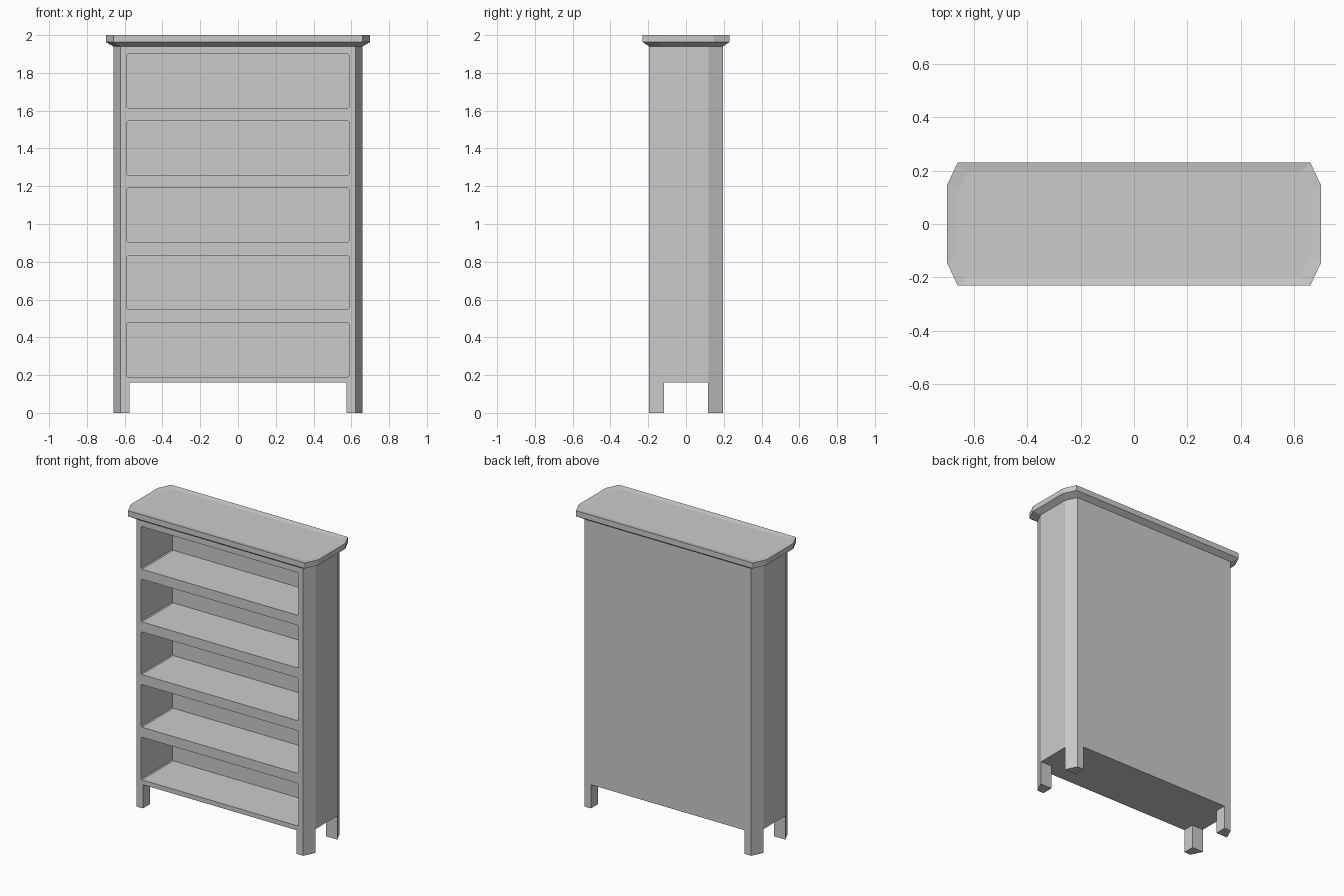
import bpy, bmesh
from mathutils import Matrix, Vector

cube = bpy.data.objects.get("Cube")
if cube:
    bpy.data.objects.remove(cube, do_unlink=True)

grey = bpy.data.materials.new("plain grey")
grey.use_nodes = True
colour = (0.6, 0.6, 0.6, 1)
grey.diffuse_color = colour
grey.node_tree.nodes["Principled BSDF"].inputs["Base Color"].default_value = colour


def octagon(x, y, corner_x, corner_y):
    """Rectangle with cut corners, counter-clockwise."""
    quarter = [(x, corner_y), (corner_x, y)]
    return (quarter + [(-a, b) for a, b in reversed(quarter)]
            + [(-a, -b) for a, b in quarter]
            + [(a, -b) for a, b in reversed(quarter)])


def add_object(name, bm):
    bmesh.ops.recalc_face_normals(bm, faces=bm.faces)
    mesh = bpy.data.meshes.new(name)
    bm.to_mesh(mesh)
    bm.free()
    mesh.materials.append(grey)
    obj = bpy.data.objects.new(name, mesh)
    bpy.context.collection.objects.link(obj)
    return obj


def loft(name, layers):
    """Solid through a stack of (outline, height) rings."""
    bm = bmesh.new()
    rings = [[bm.verts.new((x, y, z)) for x, y in outline] for outline, z in layers]
    for low, high in zip(rings, rings[1:]):
        for i in range(len(low)):
            j = (i + 1) % len(low)
            bm.faces.new((low[i], low[j], high[j], high[i]))
    bm.faces.new(rings[0][::-1])
    bm.faces.new(rings[-1])
    return add_object(name, bm)


def cut_box(target, low, high, bevel=0):
    """Subtract a box, with optional trimmed edges along its depth."""
    low, high = Vector(low), Vector(high)
    bm = bmesh.new()
    bmesh.ops.create_cube(bm, size=1, matrix=Matrix.Translation((low + high) / 2)
                          @ Matrix.Diagonal((*(high - low), 1)))
    if bevel:
        depth_edges = [e for e in bm.edges
                       if abs(e.verts[0].co.y - e.verts[1].co.y) > 0.1]
        bmesh.ops.bevel(bm, geom=depth_edges, offset=bevel, segments=1,
                        profile=0.5, affect='EDGES')
    cutter = add_object("cutter", bm)
    cutter.hide_render = True
    mod = target.modifiers.new("cut", 'BOOLEAN')
    mod.operation, mod.solver, mod.object = 'DIFFERENCE', 'EXACT', cutter
    bpy.context.view_layer.objects.active = target
    bpy.ops.object.modifier_apply(modifier=mod.name)
    bpy.data.objects.remove(cutter, do_unlink=True)


# Carcass with cut corners that run down into the legs
body = octagon(0.66, 0.195, 0.623, 0.118)
carcass = loft("bookcase_carcass", [(body, 0), (body, 1.94)])

# Gaps between the legs
cut_box(carcass, (-0.574, -0.5, -0.1), (0.574, 0.5, 0.16))
cut_box(carcass, (-1, -0.117, -0.1), (1, 0.117, 0.16))

# Five shelf compartments
for i in range(5):
    z = 0.191 + i * 0.3555
    cut_box(carcass, (-0.587, -0.5, z), (0.587, 0.14, z + 0.288), bevel=0.006)

# Overhanging top with a sloped underside and a shallow dished surface
rim = octagon(0.70, 0.23, 0.66, 0.145)
loft("bookcase_top", [(body, 1.94), (rim, 1.963), (rim, 2.0), (body, 1.994)])
